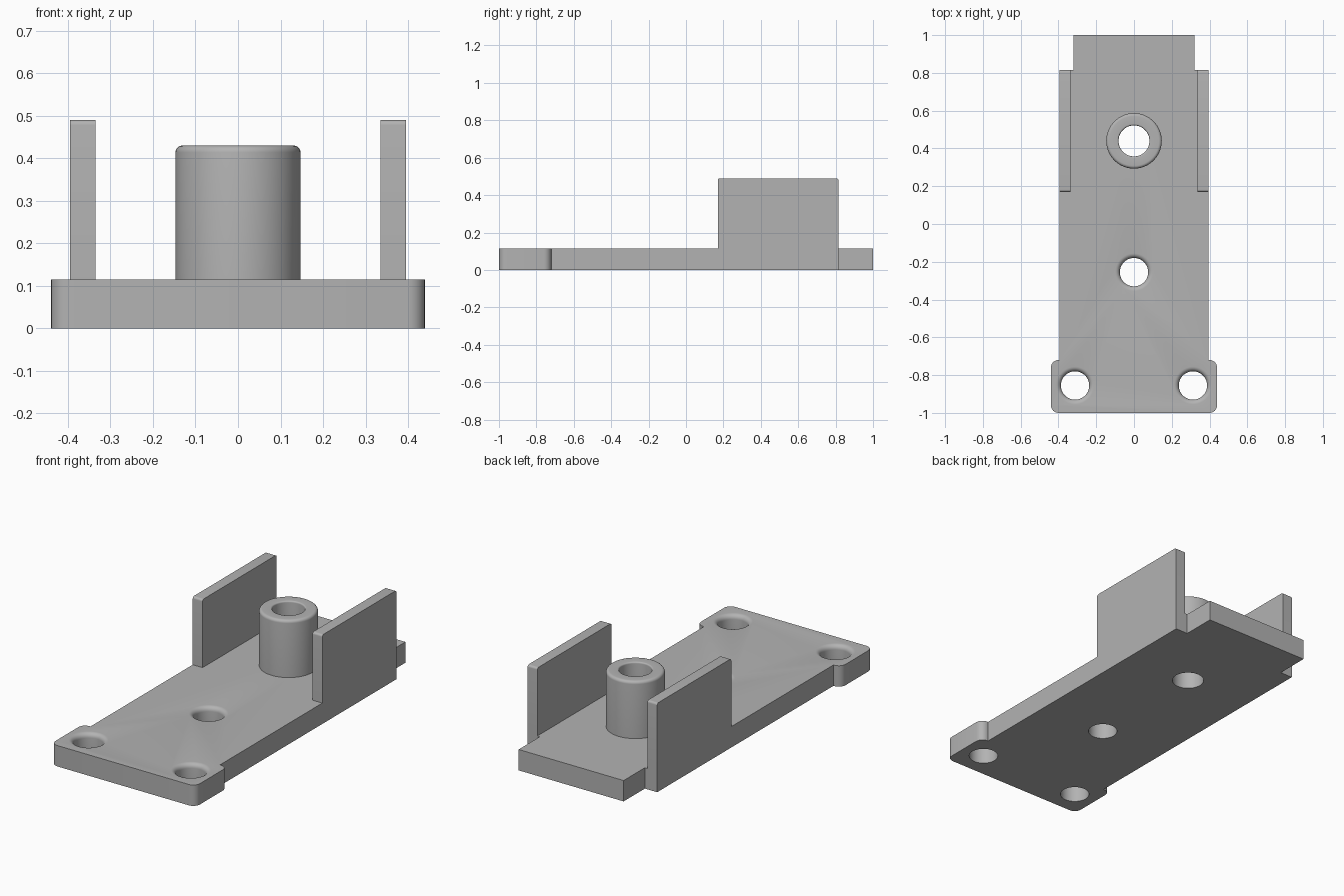
import bpy, bmesh
from math import sin, cos, pi, radians
from mathutils import Matrix, Vector

cube = bpy.data.objects.get("Cube")
if cube:
    bpy.data.objects.remove(cube)

THICK = 0.115      # base plate thickness
HOLE_R, BORE_R = 0.075, 0.082
BOSS_Y, BOSS_R, BOSS_TOP = 0.44, 0.147, 0.43

grey = bpy.data.materials.new("plain grey")
grey.use_nodes = True
colour = (0.45, 0.45, 0.45, 1)
grey.diffuse_color = colour
grey.node_tree.nodes["Principled BSDF"].inputs["Base Color"].default_value = colour


def finish(name, bm):
    bmesh.ops.recalc_face_normals(bm, faces=bm.faces)
    mesh = bpy.data.meshes.new(name)
    bm.to_mesh(mesh)
    bm.free()
    mesh.materials.append(grey)
    obj = bpy.data.objects.new(name, mesh)
    bpy.context.collection.objects.link(obj)
    return obj


def smooth(obj):
    bpy.ops.object.select_all(action='DESELECT')
    obj.select_set(True)
    bpy.context.view_layer.objects.active = obj
    bpy.ops.object.shade_smooth_by_angle(angle=radians(30))


def arc(cx, cz, r, start, end, steps=6):
    """Points on an arc, angles in degrees."""
    angles = [radians(start + (end - start) * i / steps) for i in range(steps + 1)]
    return [(cx + r * cos(a), cz + r * sin(a)) for a in angles]


def prism(name, outline, direction):
    bm = bmesh.new()
    face = bm.faces.new([bm.verts.new(p) for p in outline])
    new = bmesh.ops.extrude_face_region(bm, geom=[face])["geom"]
    verts = [g for g in new if isinstance(g, bmesh.types.BMVert)]
    bmesh.ops.translate(bm, verts=verts, vec=direction)
    return finish(name, bm)


def lathe(name, profile, x, y, closed, segments=64):
    """Revolve (radius, height) points about a vertical axis."""
    bm = bmesh.new()
    rings = [[bm.verts.new((x + r * cos(2 * pi * i / segments),
                            y + r * sin(2 * pi * i / segments), z))
              for i in range(segments)] for r, z in profile]
    pairs = list(zip(rings, rings[1:]))
    if closed:
        pairs.append((rings[-1], rings[0]))
    else:
        bm.faces.new(rings[0])
        bm.faces.new(rings[-1])
    for a, b in pairs:
        for i in range(segments):
            j = (i + 1) % segments
            bm.faces.new((a[i], a[j], b[j], b[i]))
    return finish(name, bm)


# Base plate: wide rounded foot, straight body, narrower tongue at the back
half = arc(0.40, -0.96, 0.04, -90, 0) + arc(0.40, -0.76, 0.04, 0, 90)
half += [(0.395, -0.72), (0.395, 0.815), (0.32, 0.815), (0.32, 1)]
outline = half + [(-x, y) for x, y in reversed(half)]
plate = prism("base_plate", [(x, y, 0) for x, y in outline], (0, 0, THICK))

# Screw holes with a rounded upper rim, and the bore under the boss
FILLET = 0.025
rim = arc(HOLE_R + FILLET, THICK - FILLET, FILLET, 180, 90)
screw = [(HOLE_R, -0.1)] + rim + [(HOLE_R + FILLET, 0.2)]
bore = [(BORE_R, -0.1), (BORE_R, 0.2)]
cutters = [lathe("hole_cutter", profile, x, y, False) for profile, x, y in
           ((screw, 0.312, -0.855), (screw, -0.312, -0.855),
            (screw, 0, -0.255), (bore, 0, BOSS_Y))]
bpy.context.view_layer.objects.active = plate
for cutter in cutters:
    cutter.hide_render = True
    mod = plate.modifiers.new("hole", 'BOOLEAN')
    mod.object = cutter
    mod.operation = 'DIFFERENCE'
    mod.solver = 'EXACT'
    bpy.ops.object.modifier_apply(modifier=mod.name)
    bpy.data.objects.remove(cutter)
smooth(plate)

# Hollow boss with rounded outer and inner rims
R = 0.016
profile = [(BORE_R, THICK), (BOSS_R, THICK)]
profile += arc(BOSS_R - R, BOSS_TOP - R, R, 0, 90)
profile += arc(BORE_R + R / 2, BOSS_TOP - R / 2, R / 2, 90, 180)
smooth(lathe("boss", profile, 0, BOSS_Y, True))

# Side walls, mirrored, with softened upper corners
side = [(0.17, THICK), (0.815, THICK)]
side += arc(0.803, 0.478, 0.012, 0, 90) + arc(0.182, 0.478, 0.012, 90, 180)
for name, x in (("left_wall", 0.335), ("right_wall", -0.395)):
    smooth(prism(name, [(x, y, z) for y, z in side], (0.06, 0, 0)))
